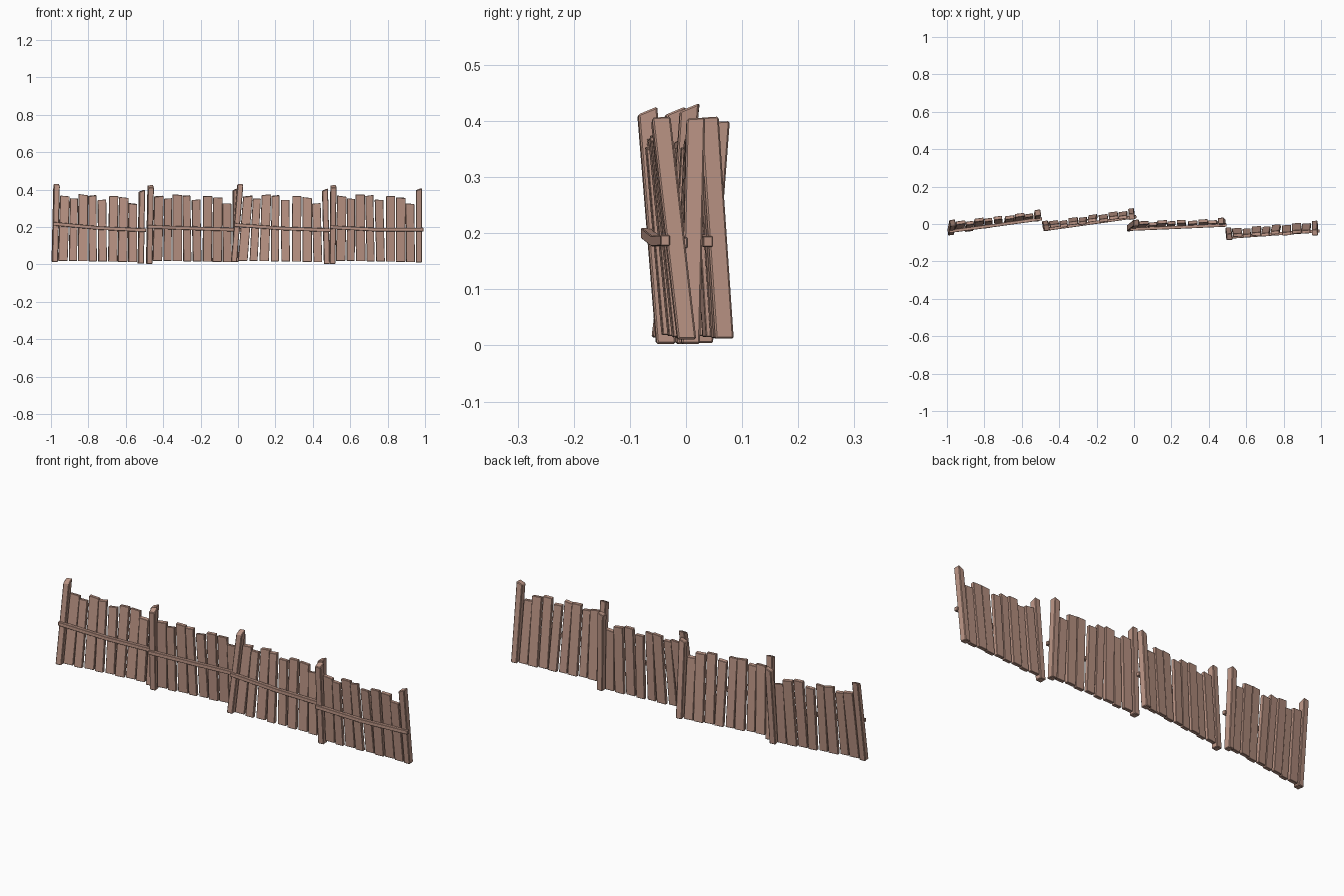
import bpy, bmesh, random
from mathutils import Vector

if "Cube" in bpy.data.objects:
    bpy.data.objects.remove(bpy.data.objects["Cube"])

random.seed(4)
wood = bpy.data.materials.new("weathered_wood")
wood.diffuse_color = (0.50, 0.30, 0.235, 1)
wood.use_nodes = True
wood.node_tree.nodes["Principled BSDF"].inputs["Base Color"].default_value = wood.diffuse_color


def loft(name, rings, bevel=0.0015):
    """Closed four-sided bar through a list of four-corner rings."""
    bm = bmesh.new()
    rows = [[bm.verts.new(p) for p in r] for r in rings]
    for a, b in zip(rows, rows[1:]):
        for i in range(4):
            j = (i + 1) % 4
            bm.faces.new((a[i], a[j], b[j], b[i]))
    bm.faces.new(rows[0][::-1])
    bm.faces.new(rows[-1])
    bmesh.ops.recalc_face_normals(bm, faces=bm.faces)
    me = bpy.data.meshes.new(name)
    bm.to_mesh(me)
    bm.free()
    me.materials.append(wood)
    ob = bpy.data.objects.new(name, me)
    bpy.context.collection.objects.link(ob)
    mod = ob.modifiers.new("worn_edges", 'BEVEL')
    mod.width, mod.segments = bevel, 1
    return ob


def board(name, base, top, along, width, depth, slant_x=0, slant_y=0, bevel=0.0015):
    """Upright board from base to top; the slants tilt its sawn-off top."""
    back = Vector((-along.y, along.x, 0))
    rings = []
    for p, on in ((base, 0), (top, 1)):
        rings.append([p + along * sx * width / 2 + back * sy * depth / 2
                      + Vector((0, 0, on * (slant_x * sx + slant_y * sy)))
                      for sx, sy in ((-1, -1), (1, -1), (1, 1), (-1, 1))])
    return loft(name, rings, bevel)


# Per panel: left post base, top; right post base, top; rail heights left, middle, right
panels = [
    ((-.980, -.043, .014), (-.970, .006, .424), (-.520, .030, .004), (-.514, .060, .394), (.218, .195, .183)),
    ((-.475, .000, .003), (-.467, -.020, .418), (-.014, .067, .012), (-.012, .040, .402), (.202, .193, .185)),
    ((-.022, -.022, .013), (.012, .006, .424), (.475, .008, .003), (.465, .017, .400), (.212, .193, .183)),
    ((.505, -.036, .003), (.510, -.069, .418), (.967, .001, .011), (.967, -.045, .402), (.200, .186, .187)),
]
top_u = [.10, .205, .315, .42, .535, .67, .79, .895]
heights = [.365, .352, .373, .368, .345, .365, .357, .325]
widths = [.050, .042, .050, .042, .045, .048, .050, .046]
depth_shift = [.003, -.004, .004, -.002, .004, -.003, .003, -.003]

for n, (lb, lt, rb, rt, rail_z) in enumerate(panels, 1):
    lb, lt, rb, rt = map(Vector, (lb, lt, rb, rt))
    along = (lb + lt - rb - rt) * -1
    along.z = 0
    along.normalize()
    back = Vector((-along.y, along.x, 0))

    # End posts
    board(f"panel{n}_left_post", lb, lt, along, .031, .034, .001, .007, .003)
    board(f"panel{n}_right_post", rb, rt, along, .031, .033, .006, .001, .003)

    def spot(u, z):
        """Point on the twisted panel surface at fraction u and height z."""
        l = lb.lerp(lt, (z - lb.z) / (lt.z - lb.z))
        r = rb.lerp(rt, (z - rb.z) / (rt.z - rb.z))
        p = l.lerp(r, u)
        p.z = z
        return p

    # Planks
    for i in range(8):
        off = back * depth_shift[i]
        base = spot(.095 + .1155 * i, .020 - .001 * i) + off
        top = spot(top_u[i], heights[i]) + off
        board(f"panel{n}_plank_{i + 1}", base, top, along, widths[i], .018,
              random.uniform(-.004, .003), random.uniform(-.002, .002))

    # Sagging front rail
    rings = []
    for u, z in zip((-.035, .5, 1.05), rail_z):
        c = spot(u, z) - back * .019
        rings.append([c + back * a * .0085 + Vector((0, 0, b * .0095))
                      for a, b in ((-1, -1), (1, -1), (1, 1), (-1, 1))])
    loft(f"panel{n}_rail", rings)
